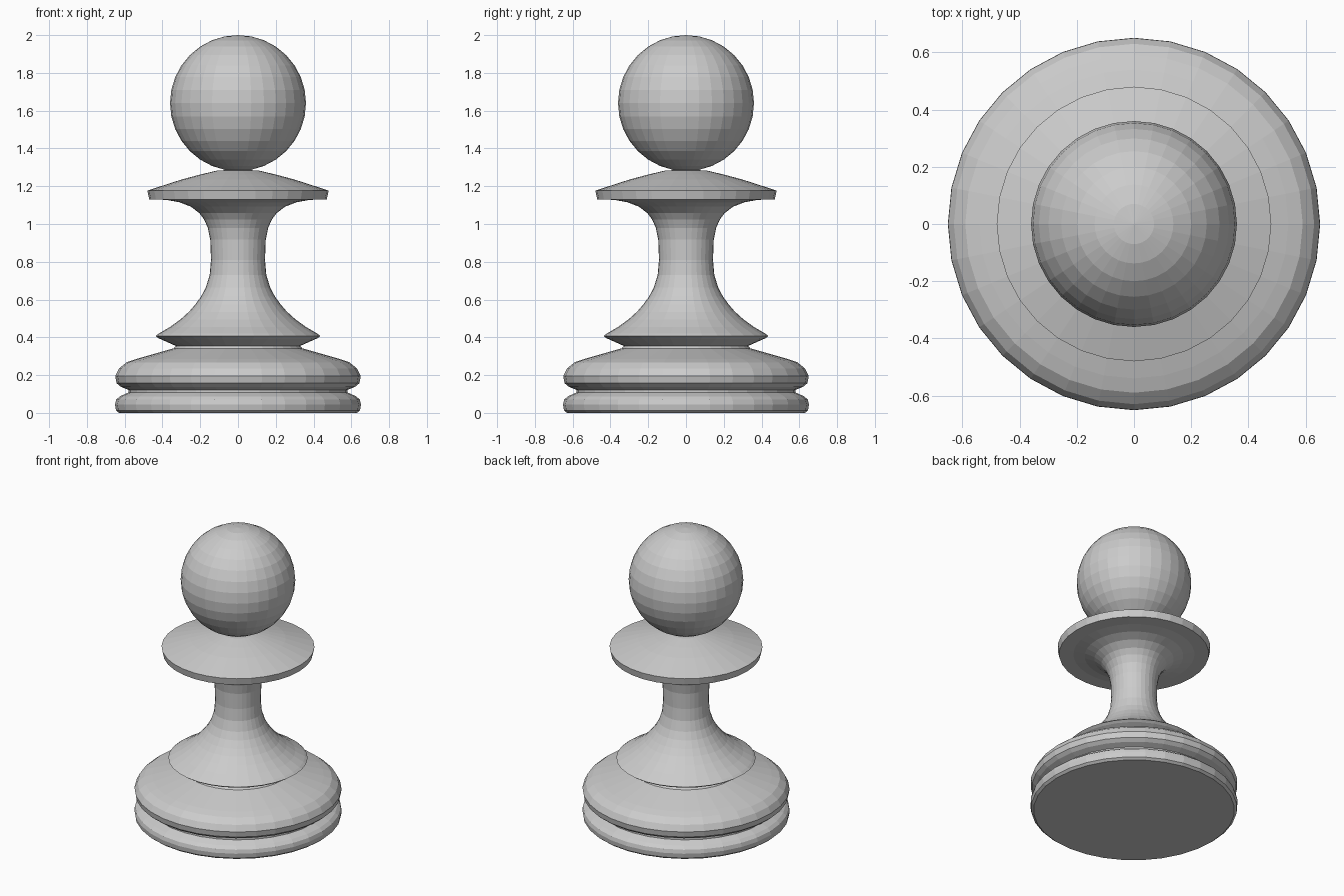
import bpy
import bmesh
from math import tau
from mathutils import Matrix

SIDES = 32

cube = bpy.data.objects.get("Cube")
if cube:
    bpy.data.objects.remove(cube, do_unlink=True)

# One plain grey for the whole piece
GREY = (0.6, 0.6, 0.6, 1.0)
grey = bpy.data.materials.new("plain_grey")
grey.use_nodes = True
grey.diffuse_color = GREY
grey.node_tree.nodes["Principled BSDF"].inputs["Base Color"].default_value = GREY


def add_object(name, bm):
    bmesh.ops.recalc_face_normals(bm, faces=bm.faces)
    mesh = bpy.data.meshes.new(name)
    bm.to_mesh(mesh)
    bm.free()
    mesh.materials.append(grey)
    obj = bpy.data.objects.new(name, mesh)
    bpy.context.collection.objects.link(obj)
    return obj


def lathe(name, profile):
    """Turn a (radius, height) profile around the z axis."""
    bm = bmesh.new()
    verts = [bm.verts.new((r, 0, z)) for r, z in profile]
    edges = [bm.edges.new(pair) for pair in zip(verts, verts[1:])]
    bmesh.ops.spin(bm, geom=verts + edges, cent=(0, 0, 0), axis=(0, 0, 1),
                   angle=tau, steps=SIDES, use_merge=True)
    bmesh.ops.remove_doubles(bm, verts=bm.verts, dist=0.0001)
    return add_object(name, bm)


# Turned body: foot ring, groove, base bulge, lip, flared stem, collar
lathe("body", [
    # foot ring
    (0, 0), (0.63, 0), (0.646, 0.013), (0.651, 0.045), (0.645, 0.07),
    (0.625, 0.088),
    # groove and base bulge
    (0.58, 0.108), (0.58, 0.122), (0.62, 0.138), (0.643, 0.157),
    (0.65, 0.195), (0.63, 0.235), (0.59, 0.268), (0.54, 0.285),
    # neck of the base and sharp lip
    (0.34, 0.342), (0.33, 0.355), (0.42, 0.395), (0.437, 0.407),
    # stem
    (0.42, 0.42), (0.36, 0.455), (0.306, 0.494), (0.26, 0.535),
    (0.227, 0.573), (0.195, 0.617), (0.17, 0.665), (0.15, 0.73),
    (0.143, 0.81), (0.147, 0.917), (0.16, 0.98), (0.18, 1.025),
    (0.205, 1.058), (0.25, 1.092), (0.31, 1.115), (0.38, 1.128),
    # collar
    (0.47, 1.13), (0.48, 1.177), (0.3, 1.235), (0.2, 1.262),
    (0.11, 1.283), (0, 1.288),
])

# Round head
bm = bmesh.new()
bmesh.ops.create_uvsphere(bm, u_segments=SIDES, v_segments=16, radius=0.36,
                          matrix=Matrix.Translation((0, 0, 1.64)))
add_object("head", bm)
